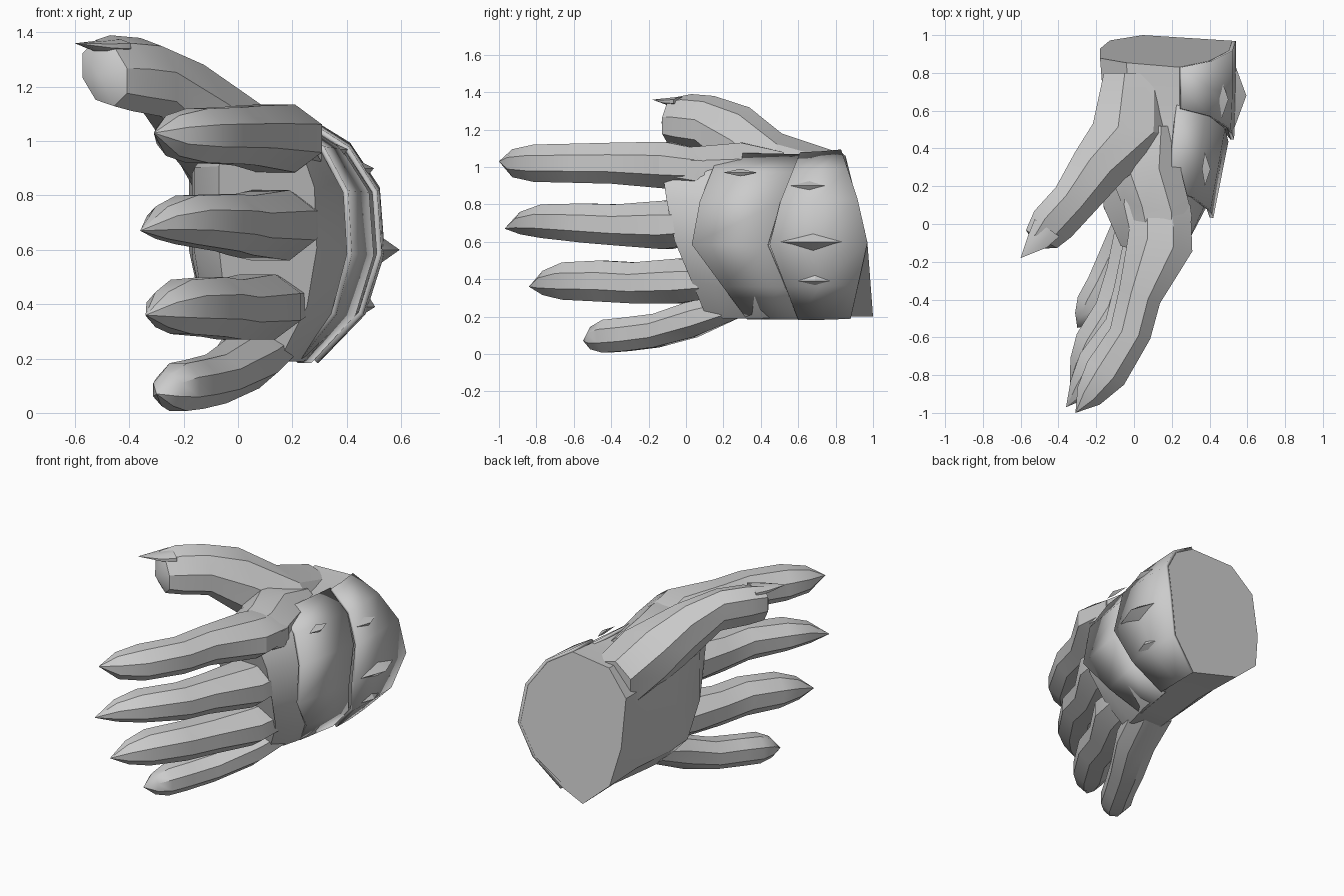
import bpy, bmesh, math

if "Cube" in bpy.data.objects:
    bpy.data.objects.remove(bpy.data.objects["Cube"])


def make(name, rings, closed=True, tip=None):
    """Skin a list of point rings into one mesh, optionally ending in a point."""
    bm = bmesh.new()
    vs = [[bm.verts.new(p) for p in r] for r in rings]
    n = len(vs[0])
    for a, b in zip(vs, vs[1:]):
        for i in range(n if closed else n - 1):
            j = (i + 1) % n
            bm.faces.new((a[i], a[j], b[j], b[i]))
    if closed:
        bm.faces.new(vs[0])
        if tip is None:
            bm.faces.new(vs[-1])
    if tip is not None:
        t = bm.verts.new(tip)
        for i in range(n):
            bm.faces.new((vs[-1][i], vs[-1][(i + 1) % n], t))
    bmesh.ops.recalc_face_normals(bm, faces=bm.faces)
    me = bpy.data.meshes.new(name)
    bm.to_mesh(me)
    bm.free()
    ob = bpy.data.objects.new(name, me)
    bpy.context.collection.objects.link(ob)
    for o in bpy.context.selected_objects:
        o.select_set(False)
    bpy.context.view_layer.objects.active = ob
    ob.select_set(True)
    bpy.ops.object.shade_smooth_by_angle(angle=math.radians(32))
    return ob


# Normalised hand cross-section; the first six points are the back of the hand
SECTION = [(.31, -1), (.8, -.6), (1, -.1), (.95, .42), (.65, .78), (.2, 1),
           (-.6, .95), (-1, .6), (-1, -.1), (-.85, -.65), (-.35, -1)]


def hand_ring(row, count=11):
    """Row: x range, z range, y at top/middle/bottom (and again for palm side)."""
    x0, x1, z0, z1 = row[:4]
    pts = []
    for i, (u, v) in enumerate(SECTION[:count]):
        top, mid, bot = row[4:7] if i < 6 else row[-3:]
        y = mid + (top - mid) * max(v, 0) + (bot - mid) * max(-v, 0)
        pts.append(((x0 + x1 + u * (x1 - x0)) / 2, y,
                    (z0 + z1 + v * (z1 - z0)) / 2))
    return pts


# Palm and wrist
make("palm", [hand_ring(r) for r in [
    (-.18, .52, .20, 1.08, .83, .98, .88, .85, .92, 1.0),
    (-.16, .51, .20, 1.06, .62, .64, .66),
    (-.17, .46, .19, 1.05, .38, .33, .38),
    (-.16, .38, .19, 1.08, .10, .07, .20),
    (-.07, .29, .22, 1.08, -.14, -.08, .10)]])

# Raised plates over the knuckles and the wrist
for name, rows in {
    "knuckle_plate": [(-.16, .41, .19, 1.07, .18, .0, .33),
                      (-.17, .49, .19, 1.06, .63, .42, .60)],
    "wrist_plate": [(-.16, .52, .19, 1.07, .61, .43, .60),
                    (-.17, .53, .19, 1.075, .72, .68, .74),
                    (-.18, .53, .195, 1.085, .83, .98, .88)]}.items():
    plate = make(name, [hand_ring(r, 6) for r in rows], closed=False)
    mod = plate.modifiers.new("thickness", 'SOLIDIFY')
    mod.thickness = .02
    mod.offset = 0


def digit(name, rows, tip, tilt=0):
    """Eight-sided digit: rows are (x, y, z, half width, half height, yaw)."""
    rings = []
    for x, y, z, rw, rh, yaw in rows:
        ring = []
        c, s = math.cos(math.radians(yaw)), math.sin(math.radians(yaw))
        for i in range(8):
            a = math.radians(22.5 + 45 * i)
            w, h = rw * math.cos(a) * 1.08, rh * math.sin(a) * 1.08
            ring.append((x + w * c, y + w * s, z + h - tilt * w))
        rings.append(ring)
    return make(name, rings, tip=tip)


# Four curled fingers, root to pointed tip
digit("index_finger", [
    (.14, .10, .99, .16, .10, 0), (.14, -.10, 1.01, .175, .125, -15),
    (.03, -.38, 1.02, .115, .11, -20), (-.02, -.58, 1.02, .11, .105, -15),
    (-.15, -.79, 1.02, .115, .1, -32), (-.24, -.91, 1.02, .075, .075, -38)],
    (-.31, -1.0, 1.03))
digit("middle_finger", [
    (.14, .12, .70, .17, .10, 0), (.12, -.10, .69, .175, .13, -18),
    (.01, -.36, .69, .12, .11, -20), (-.04, -.54, .70, .115, .105, -18),
    (-.19, -.75, .71, .115, .09, -34), (-.28, -.87, .70, .07, .06, -38)],
    (-.36, -.97, .67))
digit("ring_finger", [
    (.10, .15, .40, .16, .10, 0), (.07, -.03, .39, .17, .12, -18),
    (-.03, -.27, .38, .12, .11, -20), (-.09, -.45, .39, .115, .11, -18),
    (-.21, -.64, .39, .11, .1, -32), (-.28, -.75, .38, .07, .065, -36)],
    (-.34, -.84, .36))
digit("little_finger", [
    (.10, .30, .27, .14, .07, 0), (.03, .05, .19, .12, .10, -15),
    (-.08, -.16, .125, .1, .09, -25), (-.16, -.32, .105, .09, .09, -25),
    (-.22, -.43, .095, .09, .088, -30), (-.26, -.50, .085, .06, .06, -30)],
    (-.30, -.55, .07))

# Thumb with its fleshy root and a small pointed nail
digit("thumb", [
    (.03, .80, .85, .19, .21, 0), (.01, .50, .94, .23, .21, -8),
    (-.18, .31, 1.11, .15, .19, -28), (-.32, .12, 1.235, .12, .13, -38),
    (-.43, .0, 1.25, .12, .125, -35), (-.49, -.08, 1.25, .095, .11, -30)],
    (-.51, -.13, 1.24), tilt=.3)
digit("thumb_nail", [(-.46, -.02, 1.35, .08, .025, -35),
                     (-.51, -.09, 1.35, .06, .018, -35)], (-.60, -.18, 1.36))

# Web between thumb root and index finger
digit("thumb_web", [(.07, .52, .93, .18, .15, 0), (.05, .30, .98, .20, .15, -5),
                    (.12, .08, .98, .19, .13, -10),
                    (.14, -.10, 1.0, .15, .10, -15)], (.12, -.16, 1.0))


def spike(name, x, y, z, ly, lz, h, lean):
    """Flat diamond stud standing out from the back of the hand."""
    base = [(x, y - ly, z), (x + lean, y, z - lz),
            (x, y + ly, z), (x - lean, y, z + lz)]
    make(name, [base], tip=(x + h, y, z))


# Studs on the plates
spike("large_stud", .51, .68, .60, .23, .06, .085, 0)
spike("lower_stud", .46, .69, .39, .13, .04, .045, -.02)
spike("upper_stud", .465, .66, .90, .10, .025, .035, .015)
spike("knuckle_stud", .375, .29, .97, .09, .02, .03, .015)
